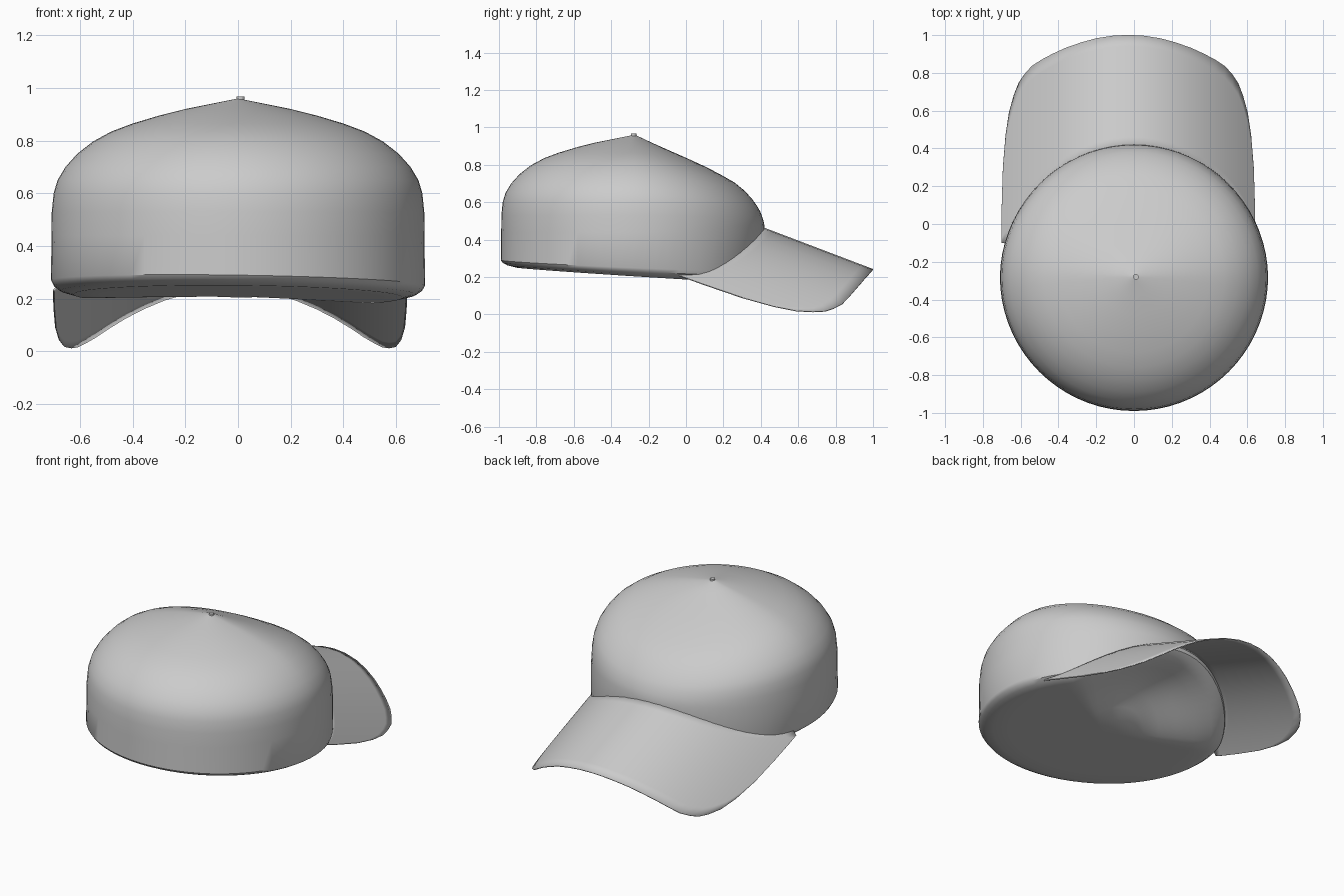
import bpy, bmesh
from math import sin, cos, pi, sqrt

if "Cube" in bpy.data.objects:
    bpy.data.objects.remove(bpy.data.objects["Cube"])

CY = -0.28   # crown centre in y
N = 72


def finish(name, verts, faces, angle=0.6):
    me = bpy.data.meshes.new(name)
    me.from_pydata(verts, [], faces)
    bm = bmesh.new()
    bm.from_mesh(me)
    bmesh.ops.remove_doubles(bm, verts=bm.verts, dist=1e-4)
    bmesh.ops.recalc_face_normals(bm, faces=bm.faces)
    bm.to_mesh(me)
    bm.free()
    ob = bpy.data.objects.new(name, me)
    bpy.context.collection.objects.link(ob)
    bpy.ops.object.select_all(action='DESELECT')
    ob.select_set(True)
    bpy.context.view_layer.objects.active = ob
    bpy.ops.object.shade_smooth_by_angle(angle=angle)
    return ob


def brim_z(x, y):
    return 0.46 - 0.38 * (y - 0.42) - 0.95 * (x + 0.03) ** 2


def rim_plane(x, y):
    return 0.29 - 0.042 * (y + 1) - 0.015 * x


def belly_plane(x, y):
    return 0.25 - 0.064 * (y + 0.9) - 0.01 * x


# Crown: dome profiles (radius, height) at back/sides and at front
back = [(0.015, .957), (.1, .94), (.2, .92), (.3, .895), (.4, .865), (.48, .835), (.55, .797),
        (.61, .75), (.655, .7), (.685, .65), (.70, .60), (.707, .53), (.708, .44)]
front = [(0.015, .957), (.1, .917), (.19, .877), (.29, .833), (.39, .787), (.47, .745), (.54, .705),
         (.595, .66), (.635, .615), (.66, .58), (.677, .55), (.69, .515), (.698, .485)]
# underside rings: fraction of radius, share of the front lift
under = [(.985, 1, .6), (.95, 1, .25), (.88, .98, 0), (.75, .92, 0), (.6, .8, 0),
         (.45, .6, 0), (.33, .3, 0), (.24, .06, 0), (.12, 0, 0)]
rings = []
dirs = [(sin(2 * pi * i / N), cos(2 * pi * i / N)) for i in range(N)]
for (rb, zb), (rf, zf) in zip(back, front):
    ring = []
    for sx, sy in dirs:
        w = max(0, sy) ** 1.5
        r, z = rb + (rf - rb) * w, zb + (zf - zb) * w
        ring.append((sx * r, CY + sy * r, z))
    rings.append(ring)
ring = []
lifts = []
for sx, sy in dirs:
    r = 0.71 - 0.01 * max(0, sy)
    x, y = sx * r, CY + sy * r
    lift = max(0, brim_z(x, y) - rim_plane(x, y)) if sy > 0.2 else 0
    lifts.append(lift)
    ring.append((x, y, rim_plane(x, y) + lift))
rings.append(ring)
for f, g, k in under:
    ring = []
    for (sx, sy), lift in zip(dirs, lifts):
        x, y = sx * .71 * f, CY + sy * .71 * f
        base = belly_plane(x, y) * (1 - k) + rim_plane(x, y) * k
        ring.append((x, y, base + lift * g))
    rings.append(ring)
verts = [v for r in rings for v in r]
faces = [(a * N + i, a * N + (i + 1) % N, (a + 1) * N + (i + 1) % N, (a + 1) * N + i)
         for a in range(len(rings) - 1) for i in range(N)]
top, bot = len(verts), len(verts) + 1
verts += [(0, CY, .96), (0, CY, belly_plane(0, CY))]
last = (len(rings) - 1) * N
for i in range(N):
    faces += [(top, (i + 1) % N, i), (bot, last + i, last + (i + 1) % N)]
finish("crown", verts, faces)

# Button on top
bpy.ops.mesh.primitive_cylinder_add(vertices=16, radius=.015, depth=.016, location=(.01, CY, .959))
bpy.context.object.name = "top_button"

# Brim: half outline (distance from centre line, y), mirrored
half = [(0, 1), (.08, .996), (.17, .982), (.25, .96), (.33, .932), (.40, .9), (.46, .868), (.51, .835),
        (.55, .79), (.58, .745), (.605, .68), (.63, .59), (.648, .47), (.662, .3), (.668, .1), (.67, -.04)]
outline = [(-u, y) for u, y in reversed(half[1:])] + half
K = 10
verts = []
for u, yo in outline:
    x = u - 0.03
    yi = max(-.1, CY + sqrt(max(0, .68 ** 2 - x * x)))
    yi = min(yi, yo)
    for k in range(K + 1):
        y = yi + (yo - yi) * k / K
        verts.append((x, y, max(0.004, brim_z(x, y))))
M = K + 1
faces = [(c * M + k, c * M + k + 1, (c + 1) * M + k + 1, (c + 1) * M + k)
         for c in range(len(outline) - 1) for k in range(K)]
brim = finish("brim", verts, faces)
mod = brim.modifiers.new("thickness", 'SOLIDIFY')
mod.thickness = 0.006
mod.offset = 0
